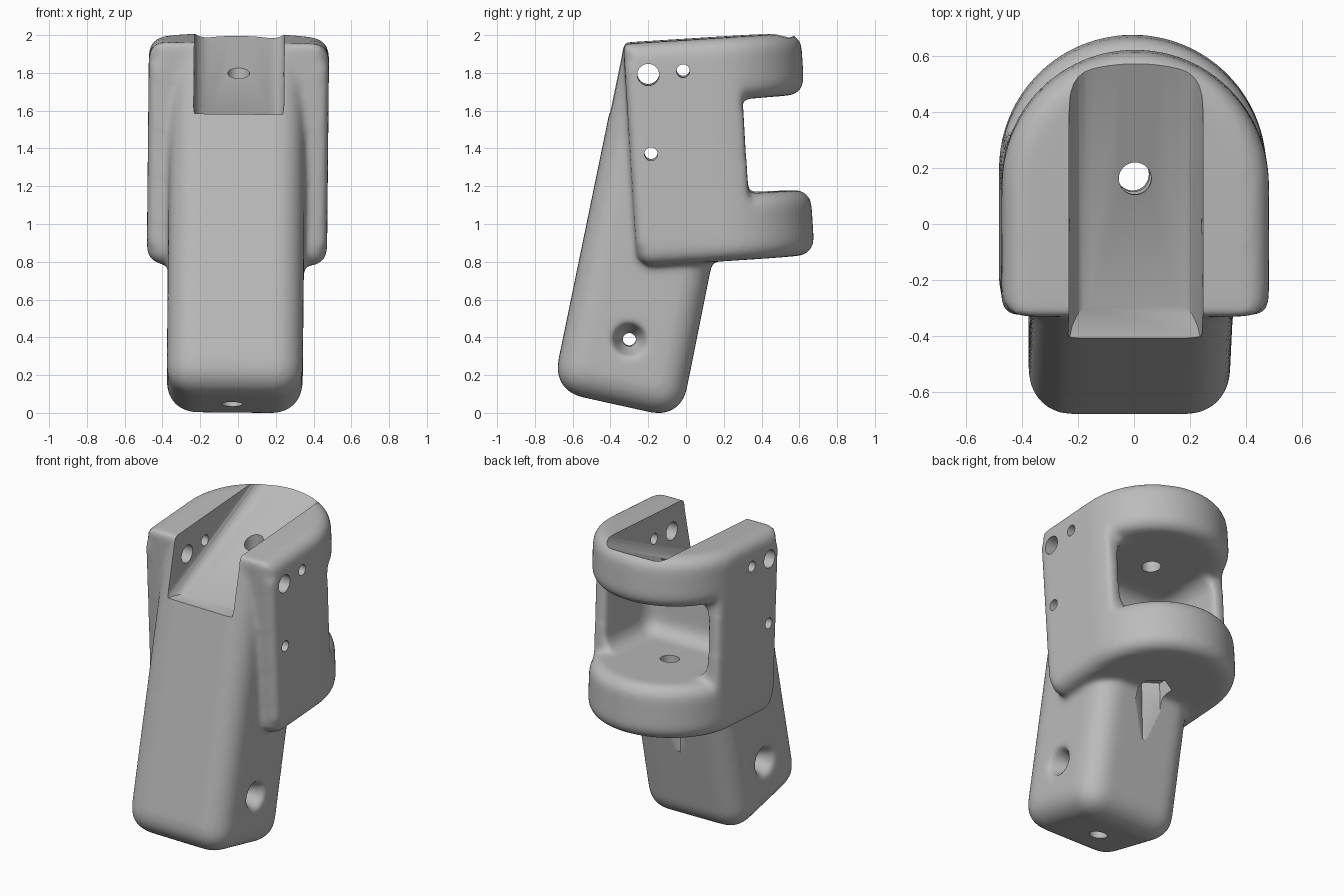
import bpy, bmesh, math
from mathutils import Matrix, Vector

if "Cube" in bpy.data.objects:
    bpy.data.objects.remove(bpy.data.objects["Cube"])

grey = bpy.data.materials.new("plain_grey")
grey.use_nodes = True
grey.diffuse_color = (0.5, 0.5, 0.5, 1)
grey.node_tree.nodes["Principled BSDF"].inputs["Base Color"].default_value = (0.5, 0.5, 0.5, 1)

# The head leans forward a little about its middle
PIVOT = Matrix.Translation((0, 0, 1.4))
HEAD = PIVOT @ Matrix.Rotation(math.radians(3.6), 4, 'X') @ PIVOT.inverted()


def prism(name, pts, axis, lo, hi, matrix=None, bevel=0, rule=None, segments=5):
    """Extrude a profile: axis Z takes (x, y) points, axis X takes (y, z) points."""
    bm = bmesh.new()
    place = (lambda a, b, c: (a, b, c)) if axis == 'Z' else (lambda a, b, c: (c, a, b))
    face = bm.faces.new([bm.verts.new(place(a, b, lo)) for a, b in pts])
    ext = bmesh.ops.extrude_face_region(bm, geom=[face])
    shift = Vector(place(0, 0, hi - lo))
    bmesh.ops.translate(bm, vec=shift, verts=[v for v in ext["geom"] if isinstance(v, bmesh.types.BMVert)])
    bmesh.ops.recalc_face_normals(bm, faces=bm.faces)
    if bevel:
        edges = [e for e in bm.edges if e.calc_face_angle(0) > 0.4 and
                 (rule is None or rule((e.verts[0].co + e.verts[1].co) / 2))]
        bmesh.ops.bevel(bm, geom=edges, offset=bevel, offset_type='OFFSET',
                        segments=segments, profile=0.5, affect='EDGES', clamp_overlap=True)
    if matrix:
        bm.transform(matrix)
    return add(name, bm)


def rod(name, r1, r2, start, end, sides=32):
    """Cylinder or cone between two points."""
    a, b = Vector(start), Vector(end)
    m = Matrix.Translation((a + b) / 2) @ (b - a).to_track_quat('Z', 'Y').to_matrix().to_4x4()
    bm = bmesh.new()
    bmesh.ops.create_cone(bm, cap_ends=True, segments=sides, radius1=r1, radius2=r2,
                          depth=(b - a).length, matrix=m)
    return add(name, bm)


def add(name, bm):
    mesh = bpy.data.meshes.new(name)
    bm.to_mesh(mesh)
    bm.free()
    ob = bpy.data.objects.new(name, mesh)
    bpy.context.collection.objects.link(ob)
    return ob


def apply(ob, kind, **settings):
    mod = ob.modifiers.new(kind.lower(), kind)
    for key, value in settings.items():
        setattr(mod, key, value)
    bpy.context.view_layer.objects.active = ob
    bpy.ops.object.modifier_apply(modifier=mod.name)


def combine(ob, other, operation):
    apply(ob, 'BOOLEAN', object=other, operation=operation, solver='EXACT')
    bpy.data.objects.remove(other)


# Round-backed plan shared by the head parts
R, CY, FRONT, WALL_END = 0.477, 0.168, -0.298, 0.32
arc = [(R * math.cos(math.pi * i / 40), CY + R * math.sin(math.pi * i / 40)) for i in range(41)]
plan = [(-R, FRONT), (R, FRONT)] + arc
wall_plan = [p for p in plan if p[1] < WALL_END]

# Handle: slanted block with rounded long and lower edges
body = prism("bracket_body", [(-0.708, 0.115), (-0.028, -0.035), (0.34, 1.8), (-0.33, 1.95)],
             'X', -0.365, 0.355, bevel=0.15, rule=lambda c: c.z < 1.7)

# Head: two round collars joined by side walls
combine(body, prism("lower_collar", plan, 'Z', 0.79, 1.14, HEAD, 0.085), 'UNION')
combine(body, prism("upper_collar", plan, 'Z', 1.64, 1.972, HEAD, 0.085,
                    lambda c: c.y > FRONT + 0.01 or abs(c.x) > 0.4), 'UNION')
combine(body, prism("side_walls", wall_plan, 'Z', 0.9, 1.86, HEAD, 0.05,
                    lambda c: c.y < FRONT + 0.01 and abs(c.x) > 0.4), 'UNION')

# Rear pocket between the collars
pocket = [(-0.37, -0.15), (0.37, -0.15), (0.37, 0.9), (-0.37, 0.9)]
combine(body, prism("pocket_cutter", pocket, 'Z', 1.139, 1.641, HEAD, 0.1), 'DIFFERENCE')

# Funnel recesses on both sides of the handle
for side in (-1, 1):
    combine(body, rod("funnel_cutter", 0.1, 0.03, (side * 0.37, -0.3, 0.385),
                      (side * 0.2, -0.3, 0.385)), 'DIFFERENCE')

# Blend the joins into soft fillets
apply(body, 'REMESH', mode='VOXEL', voxel_size=0.016)
apply(body, 'SMOOTH', factor=0.5, iterations=16)

# Sloped channel in the top, with rounded floor edges
channel = [(-0.7, 1.582), (-0.29, 1.575), (0.85, 2.125), (0.85, 2.3), (-0.7, 2.3)]
combine(body, prism("channel_cutter", channel, 'X', -0.237, 0.24, bevel=0.08,
                    rule=lambda c: abs(c.x) > 0.1 and 1.7 < c.z < 2.1 and c.y > 0), 'DIFFERENCE')

# Cross holes
for y, z, r in ((-0.2, 1.79, 0.058), (-0.015, 1.81, 0.035), (-0.185, 1.37, 0.035), (-0.3, 0.385, 0.035)):
    combine(body, rod("cross_hole_cutter", r, r, (-0.8, y, z), (0.8, y, z)), 'DIFFERENCE')

# Upright hole through the collars, nut recess below, and bore in the foot
combine(body, rod("upright_hole_cutter", 0.058, 0.058, (0, 0.18, 0.75), (0, 0.155, 2.2)), 'DIFFERENCE')
combine(body, rod("nut_cutter", 0.11, 0.11, (0, 0.18, 0.5), (0, 0.175, 0.9), 6), 'DIFFERENCE')
combine(body, rod("foot_bore_cutter", 0.055, 0.055, (-0.02, -0.4, -0.1), (-0.01, -0.28, 0.5)), 'DIFFERENCE')

# Finish: slight sideways lean, stand on the ground, shade smoothly
body.data.transform(PIVOT @ Matrix.Rotation(0.01, 4, 'Y') @ PIVOT.inverted())
low = min(v.co.z for v in body.data.vertices)
body.data.transform(Matrix.Translation((0, 0, -low)))
body.data.materials.clear()
body.data.materials.append(grey)
for poly in body.data.polygons:
    poly.material_index = 0
bpy.ops.object.select_all(action='DESELECT')
body.select_set(True)
bpy.context.view_layer.objects.active = body
bpy.ops.object.shade_smooth_by_angle(angle=math.radians(35))
